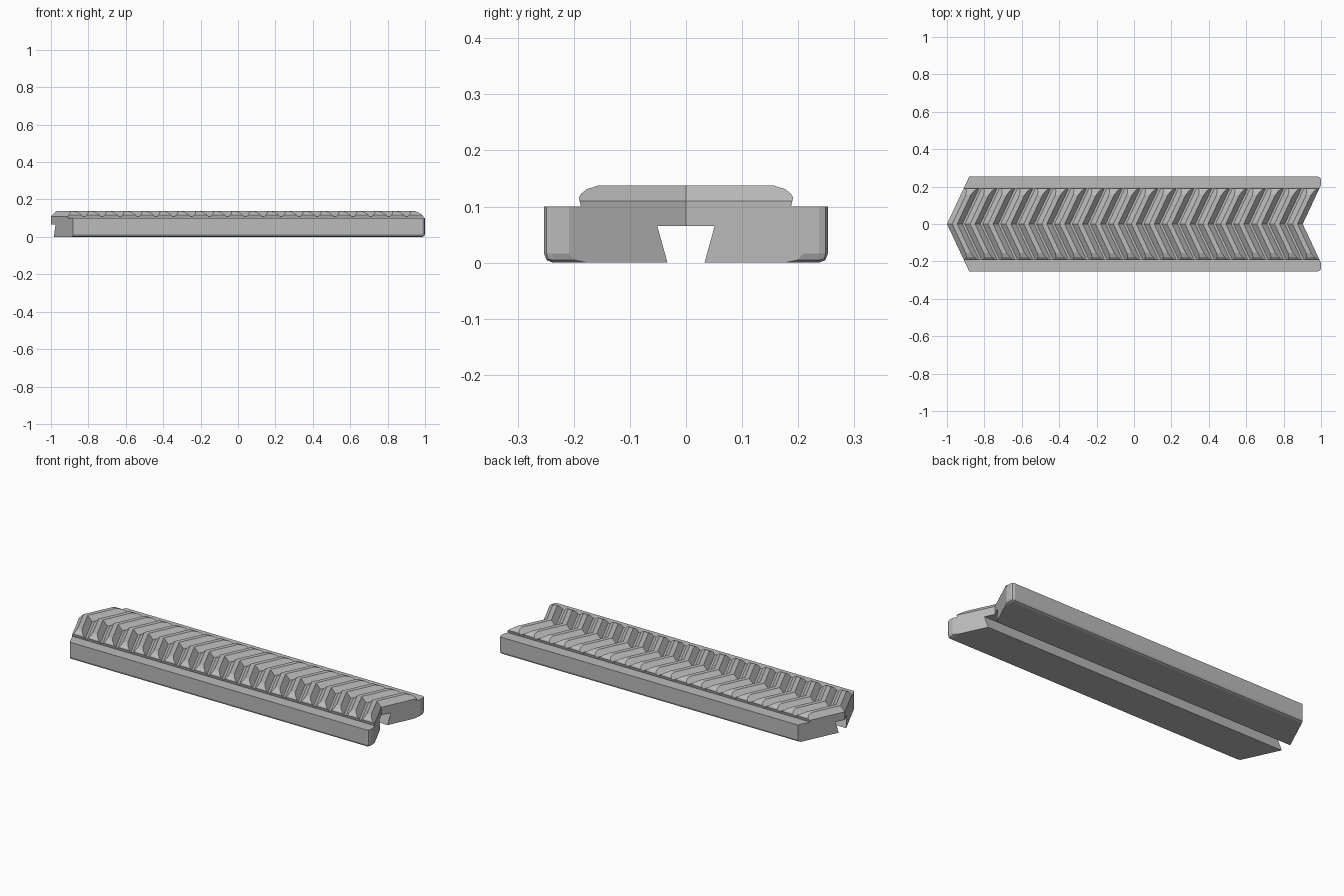
import bpy
import bmesh
from mathutils import Vector

cube = bpy.data.objects.get("Cube")
if cube:
    bpy.data.objects.remove(cube, do_unlink=True)

SLANT = 0.47           # sideways lean of the chevron per unit of y
TIP, NOTCH = -1.0, 0.902
HALF, DECK = 0.253, 0.10
ROOT, CREST = 0.11, 0.138

grey = bpy.data.materials.new("plain grey")
grey.diffuse_color = (0.5, 0.5, 0.5, 1)
grey.use_nodes = True
grey.node_tree.nodes["Principled BSDF"].inputs["Base Color"].default_value = (0.5, 0.5, 0.5, 1)


def prism(points, offset):
    """Extrude a closed outline by an offset."""
    bm = bmesh.new()
    face = bm.faces.new([bm.verts.new(p) for p in points])
    out = bmesh.ops.extrude_face_region(bm, geom=[face], use_keep_orig=True)
    moved = [g for g in out["geom"] if isinstance(g, bmesh.types.BMVert)]
    bmesh.ops.translate(bm, verts=moved, vec=offset)
    bmesh.ops.recalc_face_normals(bm, faces=bm.faces[:])
    return bm


def trim(bm, point, normal):
    """Cut away everything beyond a plane and cap the cut."""
    bmesh.ops.bisect_plane(bm, geom=bm.verts[:] + bm.edges[:] + bm.faces[:], dist=1e-6,
                           plane_co=point, plane_no=Vector(normal).normalized(), clear_outer=True)
    bmesh.ops.holes_fill(bm, edges=[e for e in bm.edges if e.is_boundary], sides=0)


def mirrored(name, bm):
    """Open the middle face and mirror the half across y."""
    middle = [f for f in bm.faces if all(abs(v.co.y) < 1e-5 for v in f.verts)]
    bmesh.ops.delete(bm, geom=middle, context="FACES")
    bmesh.ops.recalc_face_normals(bm, faces=bm.faces[:])
    mesh = bpy.data.meshes.new(name)
    bm.to_mesh(mesh)
    bm.free()
    mesh.materials.append(grey)
    obj = bpy.data.objects.new(name, mesh)
    bpy.context.collection.objects.link(obj)
    mod = obj.modifiers.new("mirror", "MIRROR")
    mod.use_axis = (False, True, False)
    mod.use_clip = True
    return obj


# Base rail with dovetail slot
outline = [(0, 0.065), (0.051, 0.065), (0.033, 0), (HALF, 0), (HALF, DECK), (0, DECK)]
rail = prism([(-1.1, y, z) for y, z in outline], (2.1, 0, 0))


def rounded(edge):
    a, b = (v.co for v in edge.verts)
    side = min(a.y, b.y) > HALF - 1e-4
    low = max(a.z, b.z) < 1e-4
    end = min(a.x, b.x) > 0.99
    return (side and low) or (low and end) or (side and end)


bmesh.ops.bevel(rail, geom=[e for e in rail.edges if rounded(e)], offset=0.016,
                offset_type="OFFSET", segments=2, profile=0.5, affect="EDGES")
trim(rail, (TIP, 0, 0), (-1, SLANT, 0))
trim(rail, (NOTCH, 0, 0), (1, -SLANT, 0))
mirrored("base_rail", rail)

# Herringbone teeth
TEETH, FLANK, GAP = 20, 0.028, 0.013
pitch = (NOTCH - TIP + GAP) / TEETH
teeth = [(TIP, 0, DECK)]
for i in range(TEETH):
    x = TIP + i * pitch
    end = x + pitch - GAP
    teeth += [(x, 0, ROOT), (x + FLANK, 0, CREST), (end - FLANK, 0, CREST), (end, 0, ROOT)]
teeth.append((NOTCH, 0, DECK))
rack = prism(teeth, (SLANT * 0.2, 0.2, 0))

# Rounded crown on the tooth ends
crown = [(0.187, 0.10), (0.191, 0.116), (0.187, 0.123), (0.177, 0.131), (0.155, CREST)]
for (y0, z0), (y1, z1) in zip(crown, crown[1:]):
    trim(rack, (0, y0, z0), (0, z1 - z0, y0 - y1))
mirrored("herringbone_teeth", rack)
